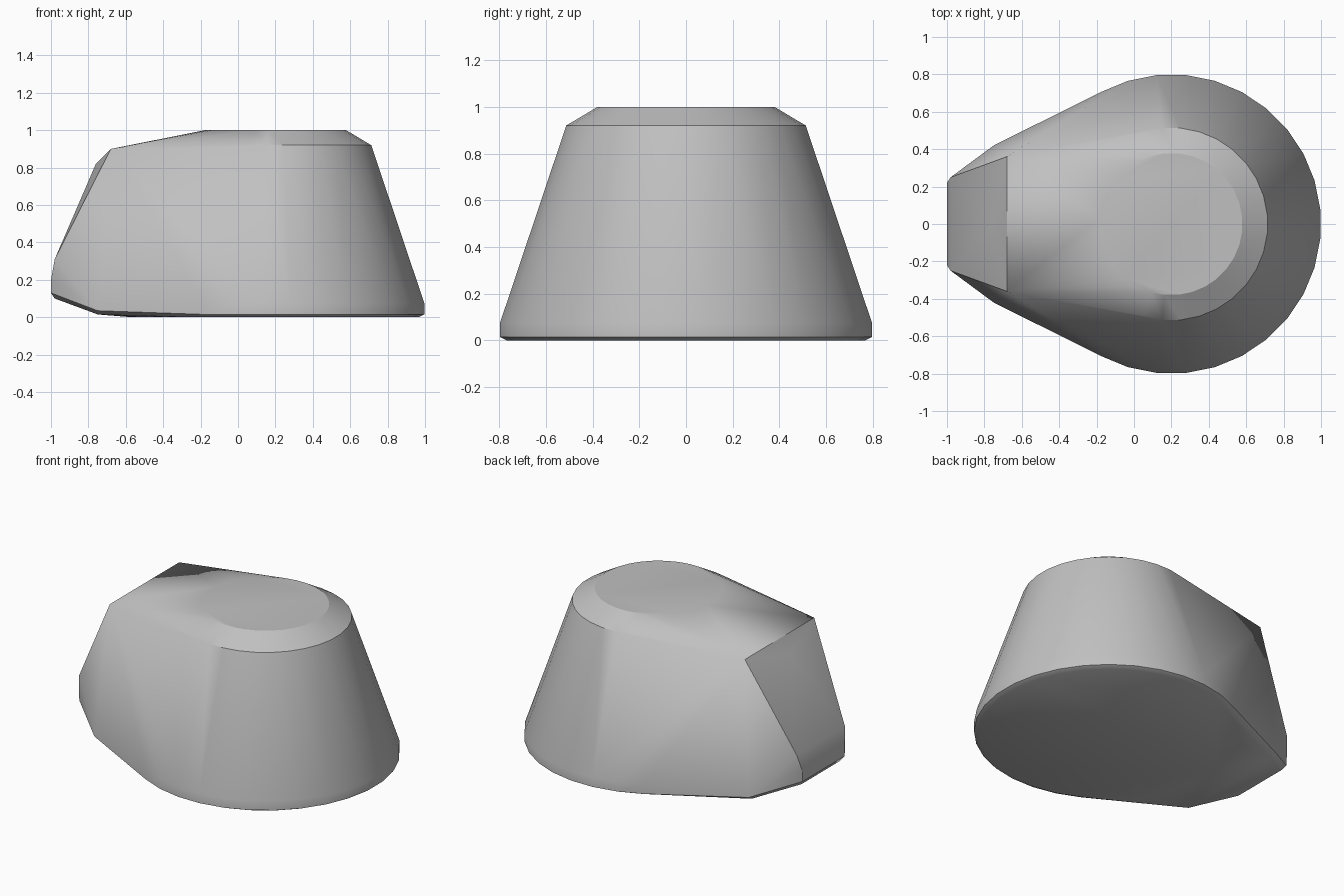
import bpy, bmesh, math

cube = bpy.data.objects.get("Cube")
if cube:
    bpy.data.objects.remove(cube, do_unlink=True)

SEGMENTS = 32
CENTRE_X = 0.2


def ring(radius, z):
    """Horizontal circle of points around the round end of the body."""
    points = []
    for i in range(SEGMENTS):
        a = (i + 0.5) * math.tau / SEGMENTS
        points.append((CENTRE_X + radius * math.cos(a), radius * math.sin(a), z))
    return points


def both_sides(points):
    return [(x, side * y, z) for x, y, z in points for side in (1, -1)]


# Tapered round end: underside, foot band, shoulder and crown
points = ring(0.77, 0) + ring(0.8, 0.015) + ring(0.8, 0.075)
points += ring(0.515, 0.92) + ring(0.38, 1.0)

# Wedge end: roof corners, brow point, lower cheeks and blunt nose
points += both_sides([
    (-0.68, 0.36, 0.9),
    (-0.75, 0.42, 0.035), (-0.75, 0.39, 0.015), (-0.5, 0.4, 0),
    (-0.98, 0.25, 0.31), (-0.98, 0.25, 0.2),
    (-1.0, 0.22, 0.2), (-1.0, 0.22, 0.13), (-0.98, 0.2, 0.1),
])
points.append((-0.76, 0, 0.82))

# Skin the points with one convex shell
bm = bmesh.new()
for p in points:
    bm.verts.new(p)
hull = bmesh.ops.convex_hull(bm, input=bm.verts)
loose = [v for v in bm.verts if not v.link_faces]
bmesh.ops.delete(bm, geom=loose, context='VERTS')
bmesh.ops.dissolve_limit(bm, angle_limit=math.radians(0.5),
                         verts=bm.verts, edges=bm.edges)
bmesh.ops.recalc_face_normals(bm, faces=bm.faces)

mesh = bpy.data.meshes.new("body_shell")
bm.to_mesh(mesh)
bm.free()
body = bpy.data.objects.new("body_shell", mesh)
bpy.context.collection.objects.link(body)

# Plain grey surface
grey = bpy.data.materials.new("light_grey")
grey.use_nodes = True
colour = (0.53, 0.53, 0.53, 1)
grey.diffuse_color = colour
grey.node_tree.nodes["Principled BSDF"].inputs["Base Color"].default_value = colour
mesh.materials.append(grey)

# Smooth curves with sharp creases
bpy.ops.object.select_all(action='DESELECT')
body.select_set(True)
bpy.context.view_layer.objects.active = body
bpy.ops.object.shade_smooth_by_angle(angle=math.radians(30))
